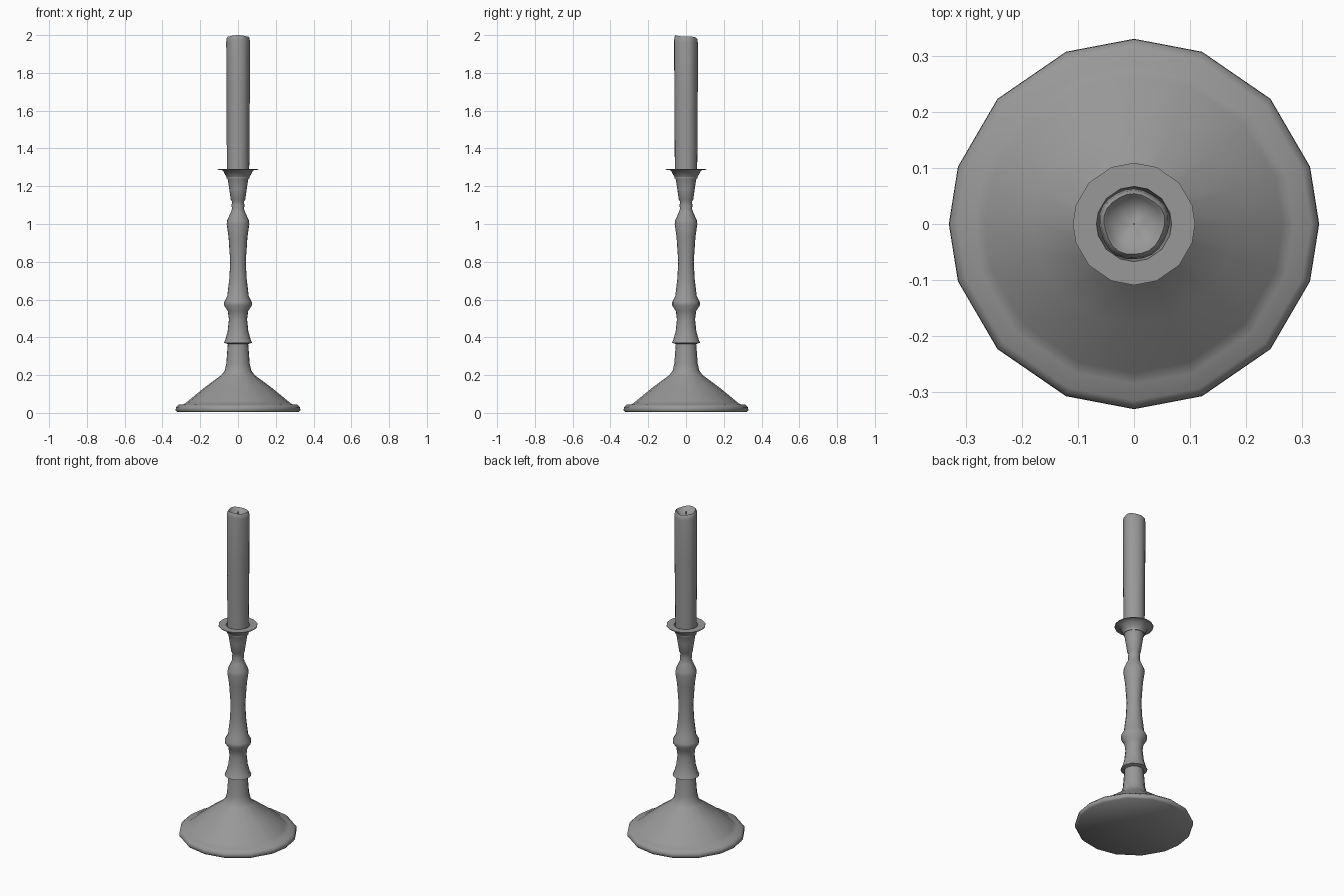
import bpy, bmesh, math

if "Cube" in bpy.data.objects:
    bpy.data.objects.remove(bpy.data.objects["Cube"])

grey = bpy.data.materials.new("dark_grey")
grey.diffuse_color = (0.315, 0.315, 0.315, 1)
grey.use_nodes = True
grey.node_tree.nodes["Principled BSDF"].inputs["Base Color"].default_value = grey.diffuse_color


def lathe(name, profile, sides, wobble=None, warp=None, angle=60):
    """Turn an (r, z) profile round z; r = 0 gives a pole at either end."""
    bm = bmesh.new()
    rings = []
    for i, (r, z) in enumerate(profile):
        if r == 0:
            rings.append([bm.verts.new((0, 0, z))])
            continue
        ring = []
        for k in range(sides):
            a = 2 * math.pi * k / sides
            if warp:
                a += warp(a)
            dr, dz = wobble(i, a) if wobble else (0, 0)
            ring.append(bm.verts.new(((r + dr) * math.cos(a), (r + dr) * math.sin(a), z + dz)))
        rings.append(ring)
    for lo, hi in zip(rings, rings[1:]):
        for k in range(sides):
            n = (k + 1) % sides
            if len(lo) == 1:
                bm.faces.new((lo[0], hi[n], hi[k]))
            elif len(hi) == 1:
                bm.faces.new((lo[k], lo[n], hi[0]))
            else:
                bm.faces.new((lo[k], lo[n], hi[n], hi[k]))
    bmesh.ops.recalc_face_normals(bm, faces=bm.faces)
    me = bpy.data.meshes.new(name)
    bm.to_mesh(me)
    bm.free()
    me.materials.append(grey)
    ob = bpy.data.objects.new(name, me)
    bpy.context.collection.objects.link(ob)
    bpy.ops.object.select_all(action='DESELECT')
    ob.select_set(True)
    bpy.context.view_layer.objects.active = ob
    bpy.ops.object.shade_smooth_by_angle(angle=math.radians(angle))
    return ob


# Slightly uneven spacing of the sixteen sides
def spacing(a):
    return math.radians(-2.5 * math.sin(2 * a) - 2.7 * math.sin(4 * a))


# Turned holder: foot, stem with collars, cup, drip pan and candle socket
lathe("candle_holder", [
    (0, 0.004), (0.322, 0.004), (0.33, 0.014), (0.329, 0.03), (0.315, 0.043), (0.285, 0.046),
    (0.265, 0.062), (0.18, 0.132), (0.088, 0.2), (0.07, 0.225), (0.062, 0.26), (0.054, 0.365),
    (0.075, 0.371), (0.067, 0.388), (0.055, 0.43), (0.048, 0.495), (0.054, 0.54),
    (0.073, 0.568), (0.073, 0.588), (0.057, 0.617), (0.046, 0.71), (0.041, 0.8),
    (0.05, 0.93), (0.06, 1.0), (0.057, 1.02), (0.037, 1.065), (0.032, 1.08), (0.034, 1.1),
    (0.031, 1.118), (0.038, 1.128), (0.047, 1.19), (0.054, 1.235), (0.08, 1.284),
    (0.109, 1.288), (0.109, 1.292), (0.067, 1.292), (0.06, 1.24), (0, 1.24),
], 16, warp=spacing)


# Candle with uneven melted rim and a hollow round the wick
def melt(i, a):
    if i < 2:
        return 0, 0
    drip = 0.0012 * math.sin(3 * a + 0.6) + 0.0012 * math.sin(5 * a)
    lean = -0.005 * math.sin(a) + 0.002 * math.sin(3 * a)
    return drip, (lean if i > 3 else 0)


lathe("candle", [
    (0, 1.245), (0.059, 1.245), (0.0605, 1.5), (0.062, 1.7), (0.063, 1.965), (0.06, 1.985),
    (0.054, 1.993), (0.049, 1.988), (0.04, 1.975), (0.015, 1.968), (0, 1.968),
], 24, wobble=melt)

# Wick
lathe("wick", [(0, 1.96), (0.002, 1.96), (0.002, 1.99), (0, 1.991)], 6)
